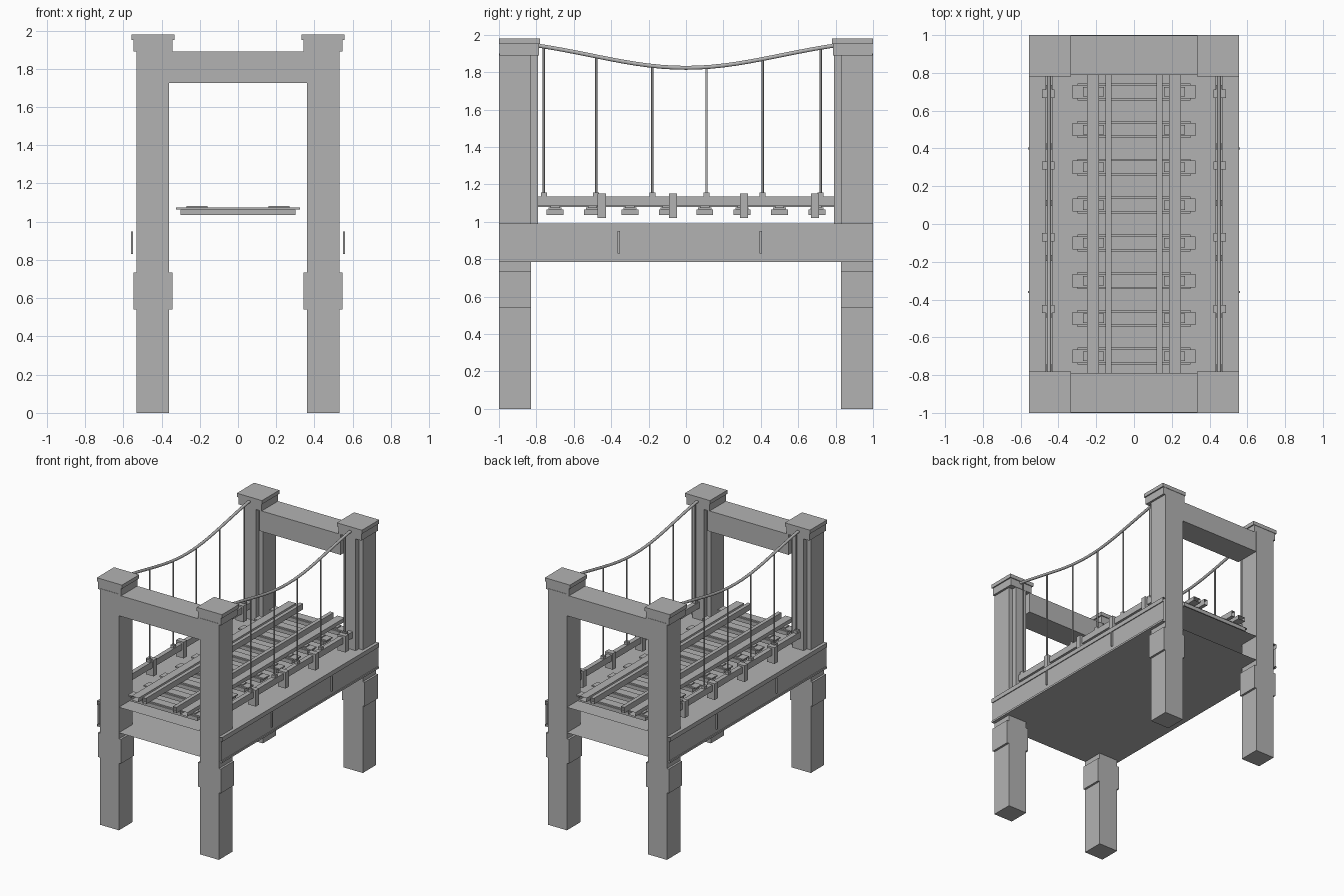
import bpy, bmesh, math

cube = bpy.data.objects.get("Cube")
if cube:
    bpy.data.objects.remove(cube, do_unlink=True)

GREY = (0.45, 0.45, 0.45, 1)
stone = bpy.data.materials.new("plain_grey")
stone.use_nodes = True
stone.diffuse_color = GREY
stone.node_tree.nodes["Principled BSDF"].inputs["Base Color"].default_value = GREY


def finish(bm, name):
    mesh = bpy.data.meshes.new(name)
    bmesh.ops.recalc_face_normals(bm, faces=bm.faces)
    bm.to_mesh(mesh)
    bm.free()
    mesh.materials.append(stone)
    ob = bpy.data.objects.new(name, mesh)
    bpy.context.collection.objects.link(ob)
    return ob


def add_box(bm, x, y, z):
    """Box from three (low, high) ranges."""
    verts = bmesh.ops.create_cube(bm, size=1)["verts"]
    for v in verts:
        v.co = [r[0] if c < 0 else r[1] for c, r in zip(v.co, (x, y, z))]


def boxes(name, ranges, mirror=()):
    """Several boxes as one part, mirrored across the given axes."""
    bm = bmesh.new()
    for r in ranges:
        add_box(bm, *r)
    ob = finish(bm, name)
    if mirror:
        mod = ob.modifiers.new("mirror", "MIRROR")
        mod.use_axis = ["x" in mirror, "y" in mirror, False]
        mod.use_mirror_merge = False
    return ob


def open_run(name, outline, half):
    """Closed x-z outline run along y, with open ends."""
    bm = bmesh.new()
    ends = [[bm.verts.new((x, y, z)) for x, z in outline] for y in (-half, half)]
    for i in range(len(outline)):
        j = (i + 1) % len(outline)
        bm.faces.new((ends[0][i], ends[0][j], ends[1][j], ends[1][i]))
    return finish(bm, name)


def rect(x0, x1, z0, z1):
    return [(x0, z0), (x1, z0), (x1, z1), (x0, z1)]


# Towers
depth = (0.83, 1)
boxes("tower_posts", [((0.36, 0.53), depth, (0, 1.9))], "xy")
boxes("tower_collars", [((0.343, 0.547), depth, (0.54, 0.735))], "xy")
boxes("tower_pilasters", [((0.395, 0.495), (0.79, 0.83), (0.99, 1.89))], "xy")
boxes("tower_caps", [((0.333, 0.557), (0.78, 1), (1.95, 1.98)),
                     ((0.343, 0.547), (0.787, 0.997), (1.89, 1.95))], "xy")
boxes("portal_beams", [((-0.36, 0.36), (0.79, 0.998), (1.725, 1.89))], "y")

# Hollow deck with flanged sides, open at both ends
side = [(0.556, 0.785), (0.556, 0.8), (0.549, 0.8), (0.549, 0.955), (0.556, 0.955), (0.556, 0.99)]
open_run("deck", side + [(-x, z) for x, z in reversed(side)], 1)
boxes("deck_stiffeners", [((0.549, 0.56), (y - 0.006, y + 0.006), (0.83, 0.95))
                          for y in (-0.36, 0.4)], "x")

# Sleepers and the plates that carry the rails
sleepers, plates = [], []
for y in [-0.9 + 0.2 * i for i in range(10)]:
    sleepers += [((-0.3, 0.3), (y - 0.045, y + 0.045), (1.035, 1.065)),
                 ((-0.325, 0.325), (y - 0.035, y + 0.035), (1.065, 1.075))]
    plates.append(((0.16, 0.27), (y - 0.025, y + 0.025), (1.075, 1.083)))
boxes("sleepers", sleepers)
boxes("rail_plates", plates, "x")

# Rails and guard rails
for s, label in ((1, "left"), (-1, "right")):
    open_run(label + "_rail", rect(s * 0.185, s * 0.25, 1.078, 1.11), 1)
    open_run(label + "_guard_rail", rect(s * 0.12, s * 0.15, 1.078, 1.125), 1)

# Side beams with brackets under the hangers
boxes("side_beams", [((0.432, 0.468), (-0.79, 0.79), (1.085, 1.136))], "x")
boxes("beam_brackets", [((0.42, 0.488), (y - 0.022, y + 0.022), (1.02, 1.15))
                        for y in (-0.45, -0.07, 0.31, 0.69)], "x")


def cable_z(y):
    t = abs(y) / 0.8
    return 1.823 + 0.12 * (0.5 * t * t + 0.25 * (1 - math.cos(math.pi * t)))


def tube(name, points, radius, sides):
    """Round bar swept along points in a y-z plane."""
    bm = bmesh.new()
    rings = []
    for i, (x, y, z) in enumerate(points):
        a, b = points[max(i - 1, 0)], points[min(i + 1, len(points) - 1)]
        dy, dz = b[1] - a[1], b[2] - a[2]
        n = math.hypot(dy, dz)
        ring = []
        for k in range(sides):
            c = radius * math.cos(math.tau * k / sides)
            s = radius * math.sin(math.tau * k / sides)
            ring.append(bm.verts.new((x + c, y - s * dz / n, z + s * dy / n)))
        rings.append(ring)
    for r, q in zip(rings, rings[1:]):
        for k in range(sides):
            m = (k + 1) % sides
            bm.faces.new((r[k], r[m], q[m], q[k])).smooth = True
    bm.faces.new(rings[0])
    bm.faces.new(rings[-1])
    return finish(bm, name)


# Suspension cables, hangers and their feet
hangers = (-0.76, -0.48, -0.18, 0.11, 0.41, 0.72)
for x, label in ((0.45, "left"), (-0.45, "right")):
    run = [-0.8 + 1.6 * i / 24 for i in range(25)]
    tube(label + "_cable", [(x, y, cable_z(y)) for y in run], 0.011, 10)
    for y in hangers:
        tube(label + "_hanger", [(x, y, 1.136), (x, y, cable_z(y))], 0.006, 8)
boxes("hanger_feet", [((0.435, 0.465), (y - 0.016, y + 0.016), (1.13, 1.157))
                      for y in hangers], "x")
